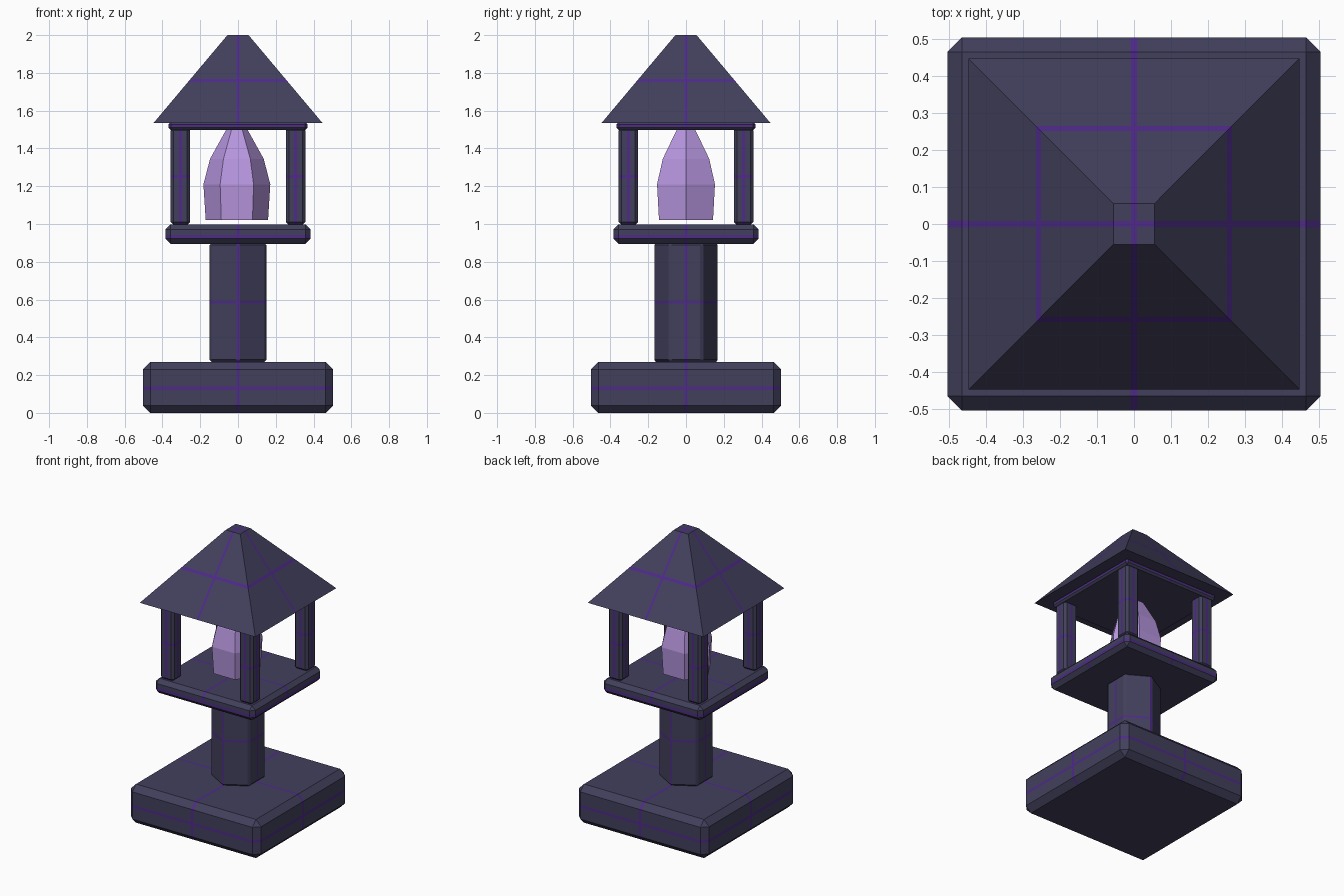
import bpy, bmesh, math
from mathutils import Matrix, Vector

if "Cube" in bpy.data.objects:
    bpy.data.objects.remove(bpy.data.objects["Cube"])


def material(name, srgb):
    m = bpy.data.materials.new(name)
    lin = [(c / 255 / 12.92) if c < 11 else ((c / 255 + 0.055) / 1.055) ** 2.4 for c in srgb]
    m.diffuse_color = (*lin, 1)
    m.use_nodes = True
    m.node_tree.nodes["Principled BSDF"].inputs["Base Color"].default_value = m.diffuse_color
    return m


STONE = material("dark_slate", (66, 64, 92))
GLOW = material("purple_line", (78, 42, 136))
CRYSTAL = material("lilac_crystal", (182, 149, 222))


def finish(name, bm, mats):
    bmesh.ops.recalc_face_normals(bm, faces=bm.faces[:])
    me = bpy.data.meshes.new(name)
    bm.to_mesh(me)
    bm.free()
    for m in mats:
        me.materials.append(m)
    ob = bpy.data.objects.new(name, me)
    bpy.context.collection.objects.link(ob)
    return ob


def add_lines(bm, centre, half):
    """Cut a thin band through the centre on each axis and colour it purple."""
    for axis in range(3):
        for s in (-1, 1):
            no = Vector((0, 0, 0))
            no[axis] = 1
            co = Vector(centre)
            co[axis] += s * half
            bmesh.ops.bisect_plane(bm, geom=bm.verts[:] + bm.edges[:] + bm.faces[:],
                                   plane_co=co, plane_no=no, dist=1e-5)
    bmesh.ops.recalc_face_normals(bm, faces=bm.faces[:])
    for f in bm.faces:
        d = f.calc_center_median() - Vector(centre)
        if f.normal.z > -0.9 and min(abs(c) for c in d) < half * 0.9:
            f.material_index = 1


def block(name, x, y, half, z0, z1, bevel, line, line_z=None):
    bm = bmesh.new()
    zc = (z0 + z1) / 2
    bmesh.ops.create_cube(bm, size=1, matrix=Matrix.Translation((x, y, zc))
                          @ Matrix.Diagonal((half * 2, half * 2, z1 - z0, 1)))
    bmesh.ops.bevel(bm, geom=bm.edges[:], offset=bevel, segments=1, affect='EDGES')
    add_lines(bm, (x, y, line_z or zc), line)
    return finish(name, bm, (STONE, GLOW))


def cone(bm, sides, r0, r1, z0, z1, turn):
    bmesh.ops.create_cone(bm, cap_ends=True, segments=sides, radius1=r0, radius2=r1,
                          depth=z1 - z0, matrix=Matrix.Translation((0, 0, (z0 + z1) / 2)))
    bmesh.ops.rotate(bm, verts=bm.verts[:], cent=(0, 0, 0),
                     matrix=Matrix.Rotation(turn, 3, 'Z'))


# Base slab, platform and the collar under the roof
block("base", 0, 0, 0.504, 0, 0.27, 0.04, 0.009, 0.13)
block("platform", 0, 0, 0.385, 0.895, 0.998, 0.027, 0.008, 0.935)
block("roof_collar", 0, 0, 0.368, 1.498, 1.54, 0.012, 0.007, 1.523)

# Hexagonal shaft with points to front and back
bm = bmesh.new()
cone(bm, 6, 0.174, 0.174, 0.27, 0.90, 0)
if max(abs(v.co.y) for v in bm.verts) < 0.17:
    bmesh.ops.rotate(bm, verts=bm.verts[:], cent=(0, 0, 0), matrix=Matrix.Rotation(math.pi / 6, 3, 'Z'))
bmesh.ops.bevel(bm, geom=bm.edges[:], offset=0.012, segments=1, affect='EDGES')
add_lines(bm, (0, 0, 0.585), 0.007)
finish("shaft", bm, (STONE, GLOW))

# Four corner posts
for sx, side in ((-1, "left"), (1, "right")):
    for sy, end in ((-1, "front"), (1, "back")):
        block(f"{end}_{side}_post", sx * 0.305, sy * 0.305, 0.052, 0.995, 1.51, 0.016, 0.008)

# Pyramid roof with a small flat top
bm = bmesh.new()
cone(bm, 4, 0.447 * math.sqrt(2), 0.056 * math.sqrt(2), 1.535, 2.0, 0)
if max(abs(v.co.x) for v in bm.verts) > 0.5:
    bmesh.ops.rotate(bm, verts=bm.verts[:], cent=(0, 0, 0), matrix=Matrix.Rotation(math.pi / 4, 3, 'Z'))
add_lines(bm, (0, 0, 1.76), 0.008)
finish("roof", bm, (STONE, GLOW))

# Floating six-sided crystal, points to left and right
bm = bmesh.new()
rings = []
for z, r in ((1.02, 0.165), (1.21, 0.177), (1.345, 0.142), (1.5, 0.056), (1.57, 0.018)):
    rings.append([bm.verts.new((r * math.cos(i * math.pi / 3) - 0.006,
                                r * math.sin(i * math.pi / 3), z)) for i in range(6)])
for a, b in zip(rings, rings[1:]):
    for i in range(6):
        j = (i + 1) % 6
        bm.faces.new((a[i], a[j], b[j], b[i]))
bm.faces.new(rings[0][::-1])
bm.faces.new(rings[-1])
finish("crystal", bm, (CRYSTAL,))
